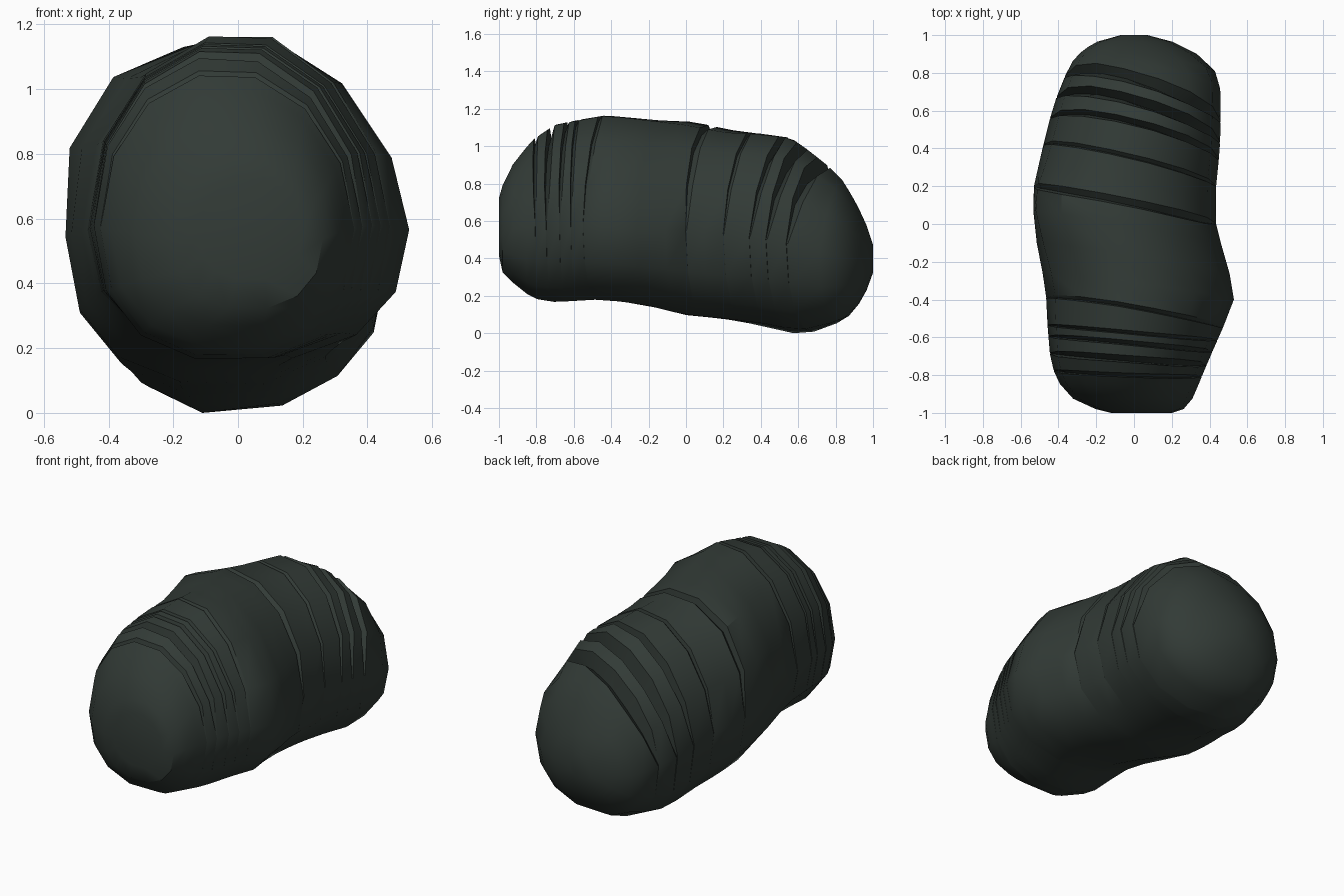
import bpy, bmesh, math

if "Cube" in bpy.data.objects:
    bpy.data.objects.remove(bpy.data.objects["Cube"])

# Body envelope along y: (y, left x, right x, bottom z, top z)
ENV = [(-1.0, -.12, .20, .42, .73), (-.98, -.20, .26, .33, .80), (-.92, -.33, .31, .27, .92),
       (-.82, -.41, .35, .19, 1.04), (-.70, -.44, .40, .17, 1.12), (-.45, -.46, .51, .185, 1.17),
       (-.36, -.46, .535, .175, 1.165), (-.20, -.49, .48, .15, 1.145), (0, -.53, .43, .10, 1.12),
       (.20, -.525, .43, .08, 1.08), (.40, -.48, .45, .045, 1.07), (.56, -.44, .455, .003, 1.05),
       (.66, -.41, .455, .003, .98), (.76, -.37, .45, .035, .90), (.84, -.34, .41, .07, .82),
       (.90, -.29, .33, .12, .72), (.96, -.21, .22, .22, .60), (1.0, -.07, .07, .33, .48)]
SIDES = 14


def lerp_table(y):
    y = max(-1, min(1, y))
    for a, b in zip(ENV, ENV[1:]):
        if y <= b[0]:
            t = (y - a[0]) / (b[0] - a[0])
            return [p + (q - p) * t for p, q in zip(a, b)][1:]


def smooth(a, b, v):
    t = max(0, min(1, (v - a) / (b - a)))
    return t * t * (3 - 2 * t)


def bump(y, mid, width):
    return math.exp(-((y - mid) / width) ** 2)


def power(v, e):
    return math.copysign(abs(v) ** e, v)


def ring(s, tx, tz, gap=0.0, depth=0.0):
    """Slanted cross-section; gap and depth fade out towards the belly."""
    pts = []
    for i in range(SIDES):
        a = math.tau * i / SIDES
        c, n = math.cos(a), math.sin(a)
        fade = smooth(-.1, .7, n)
        y = s + tx * c + tz * max(n, 0) + gap * (.1 + .9 * fade)
        xl, xr, zb, zt = lerp_table(y)
        front = bump(y, -.38, .3)
        # fuller below and on the left, rounder at the upper right
        e = .88 if n < 0 else (1.0 + .2 * front if c > 0 else .96)
        k = 1.01 - depth * fade
        if c < 0 < n:      # squarer shoulder on the left of the middle
            k += .10 * bump(y, .1, .2) * math.sin(2 * (math.pi - a))
        # widest line sits a little below mid-height
        zm = zb + (zt - zb) * (.46 - .06 * front)
        x = (xl + xr) / 2 + (xr - xl) / 2 * power(c, e) * k
        z = zm + ((zt - zm) if n > 0 else (zm - zb)) * power(n, e) * (k + (.02 if n > 0 else 0))
        if n < 0:          # belly leans down to the left at the back
            z += .10 * max(0, x + .1) * -n * bump(y, .6, .3)
        pts.append((x, max(-1, min(1, y)), z))
    return pts


# Folds: (position, sideways slant, top slant, half gap, depth)
FOLDS = [(-.79, -.015, -.01, .011, .10), (-.715, -.03, .00, .019, .18), (-.635, -.04, .005, .013, .10),
         (-.575, -.04, .0, .010, .06), (-.47, -.08, .03, .012, .04),
         (.10, -.10, .02, .022, .07), (.31, -.11, .05, .012, .04), (.45, -.11, .09, .018, .10),
         (.55, -.12, .10, .028, .18), (.66, -.12, .105, .034, .19)]
PLAIN = [(-1, 0, 0), (-.98, 0, 0), (-.925, 0, 0), (-.85, -.005, 0),
         (-.33, -.07, .02), (-.18, -.08, .02), (-.02, -.09, .02),
         (.20, -.105, .035), (.79, -.075, .065), (.86, -.05, .04),
         (.92, -.02, .01), (.965, 0, 0), (1, 0, 0)]

stations = [(p[0], [ring(*p)]) for p in PLAIN]
for s, tx, tz, g, d in FOLDS:
    stations.append((s, [ring(s, tx, tz, -g), ring(s, tx, tz, -g * .6, d), ring(s, tx, tz, g)]))
stations.sort(key=lambda q: q[0])

# Folded body, lofted ring by ring
bm = bmesh.new()
rings = [[bm.verts.new(p) for p in r] for _, group in stations for r in group]
for r0, r1 in zip(rings, rings[1:]):
    for i in range(SIDES):
        j = (i + 1) % SIDES
        bm.faces.new((r0[i], r0[j], r1[j], r1[i]))
bm.faces.new(rings[0])
bm.faces.new(rings[-1])
bmesh.ops.recalc_face_normals(bm, faces=bm.faces)
low = min(v.co.z for v in bm.verts)
bmesh.ops.translate(bm, verts=bm.verts, vec=(0, 0, -low))
mesh = bpy.data.meshes.new("folded_body")
bm.to_mesh(mesh)
bm.free()
body = bpy.data.objects.new("folded_body", mesh)
bpy.context.collection.objects.link(body)

mat = bpy.data.materials.new("dark_green_grey")
mat.diffuse_color = (.032, .043, .037, 1)
mat.use_nodes = True
mat.node_tree.nodes["Principled BSDF"].inputs["Base Color"].default_value = mat.diffuse_color
mesh.materials.append(mat)

bpy.context.view_layer.objects.active = body
body.select_set(True)
bpy.ops.object.shade_smooth_by_angle(angle=math.radians(35))
